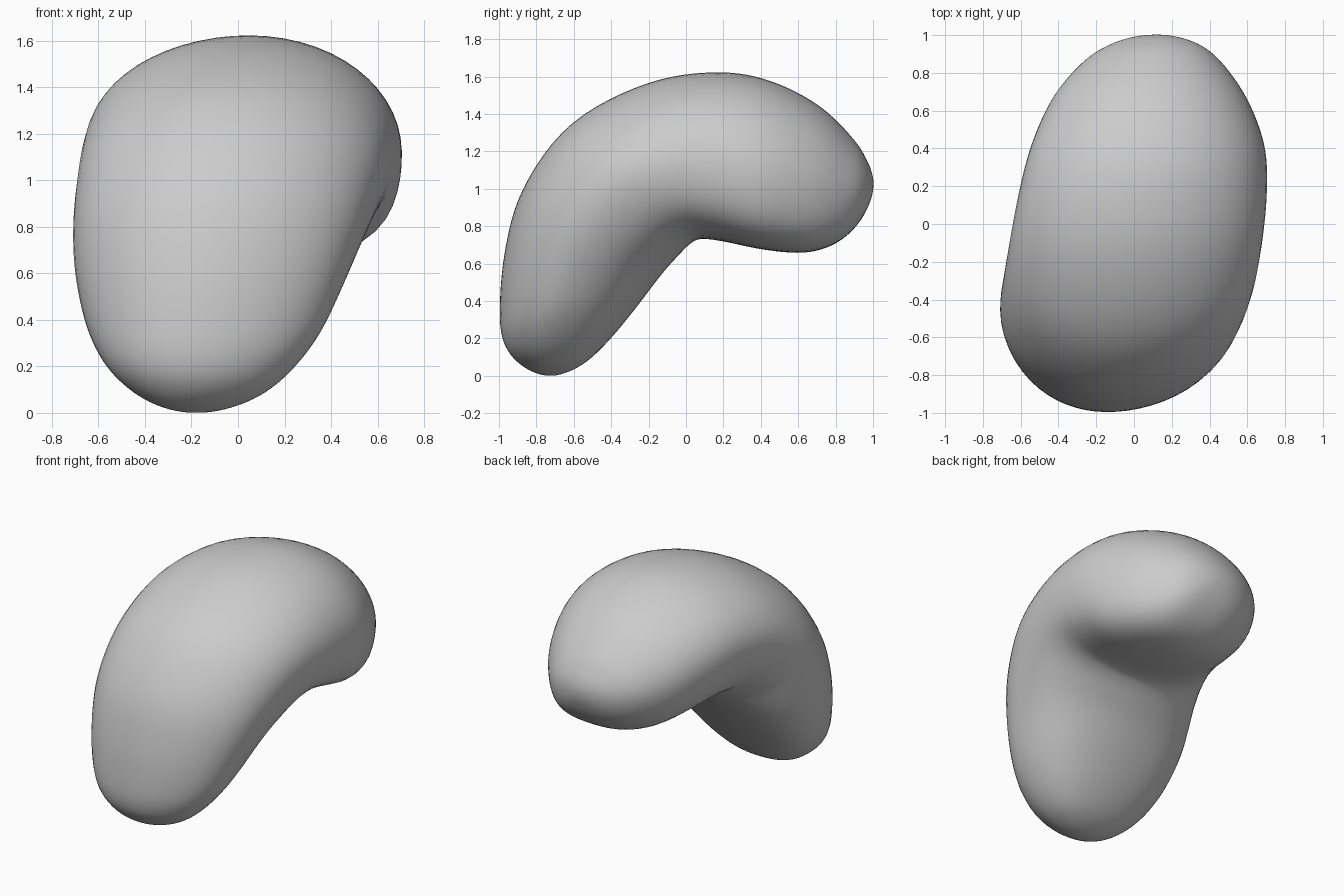
import bpy, bmesh, math

if "Cube" in bpy.data.objects:
    bpy.data.objects.remove(bpy.data.objects["Cube"])

# Sections along the bent bean, leg tip to back tip:
# outer y, outer z, inner y, inner z, left x, right x, twist of the section
ROWS = [
    (-.74, .00, -.74, .00, -.18, -.18, 0),
    (-.84, .03, -.645, .015, -.32, -.03, .005),
    (-.93, .10, -.53, .075, -.45, .12, .015),
    (-.985, .20, -.40, .20, -.57, .25, .03),
    (-1.0, .36, -.26, .37, -.655, .37, .05),
    (-.975, .66, -.13, .54, -.705, .48, .05),
    (-.88, 1.00, -.04, .64, -.715, .57, .03),
    (-.62, 1.355, .02, .70, -.695, .645, .01),
    (-.20, 1.575, .08, .73, -.66, .69, -.02),
    (.18, 1.63, .21, .715, -.61, .71, -.04),
    (.46, 1.58, .40, .675, -.545, .695, -.05),
    (.72, 1.445, .63, .655, -.43, .60, -.04),
    (.90, 1.265, .80, .705, -.275, .475, -.03),
    (.965, 1.16, .92, .81, -.14, .365, -.015),
    (.993, 1.09, .985, .93, -.01, .24, -.005),
    (1.003, 1.02, 1.003, 1.02, .12, .12, 0),
]
AROUND, STEPS = 56, 6


def swapped(r):
    """Section continued past a tip, so the tip closes round."""
    return (r[2], r[3], r[0], r[1], r[5], r[4], -r[6])


def catmull(a, b, c, d, t):
    return [.5 * (2 * q + (r - p) * t + (2 * p - 5 * q + 4 * r - s) * t * t
                  + (3 * q - p - 3 * r + s) * t ** 3) for p, q, r, s in zip(a, b, c, d)]


def section(row):
    yo, zo, yi, zi, xl, xr, twist = row
    pts = []
    size = math.hypot(yi - yo, zi - zo) or 1
    for i in range(AROUND):
        a = 2 * math.pi * i / AROUND
        c, s = math.cos(a), math.sin(a)
        # inner side is fuller, most of all towards the right
        p = 2 + max(0, s) * (1.6 * max(0, c) + .5 * max(0, -c))
        r = (abs(c) ** p + abs(s) ** p) ** (-1 / p)
        d = .5 + .5 * r * s - twist / size * c * abs(c) * (1 + .6 * s)
        pts.append(((xl + xr) / 2 + (xr - xl) / 2 * r * c,
                    yo + (yi - yo) * d, zo + (zi - zo) * d))
    return pts


# Bean body: loft the sections between two tips
keys = [swapped(ROWS[1])] + ROWS + [swapped(ROWS[-2])]
bm = bmesh.new()
rings = []
for i in range(len(ROWS) - 1):
    for j in range(STEPS):
        if i or j:
            row = catmull(*keys[i:i + 4], j / STEPS)
            rings.append([bm.verts.new(p) for p in section(row)])
for a, b in zip(rings, rings[1:]):
    for k in range(AROUND):
        n = (k + 1) % AROUND
        bm.faces.new((a[k], a[n], b[n], b[k]))
for row, ring in ((ROWS[0], rings[0]), (ROWS[-1], rings[-1])):
    tip = bm.verts.new((row[4], row[0], row[1]))
    for k in range(AROUND):
        bm.faces.new((tip, ring[k], ring[(k + 1) % AROUND]))
bmesh.ops.recalc_face_normals(bm, faces=bm.faces)
for f in bm.faces:
    f.smooth = True

mesh = bpy.data.meshes.new("bean_body")
bm.to_mesh(mesh)
bm.free()
body = bpy.data.objects.new("bean_body", mesh)
bpy.context.collection.objects.link(body)

# Soften the small ripples of the loft
smooth = body.modifiers.new("soften", 'SMOOTH')
smooth.factor = .5
smooth.iterations = 14
